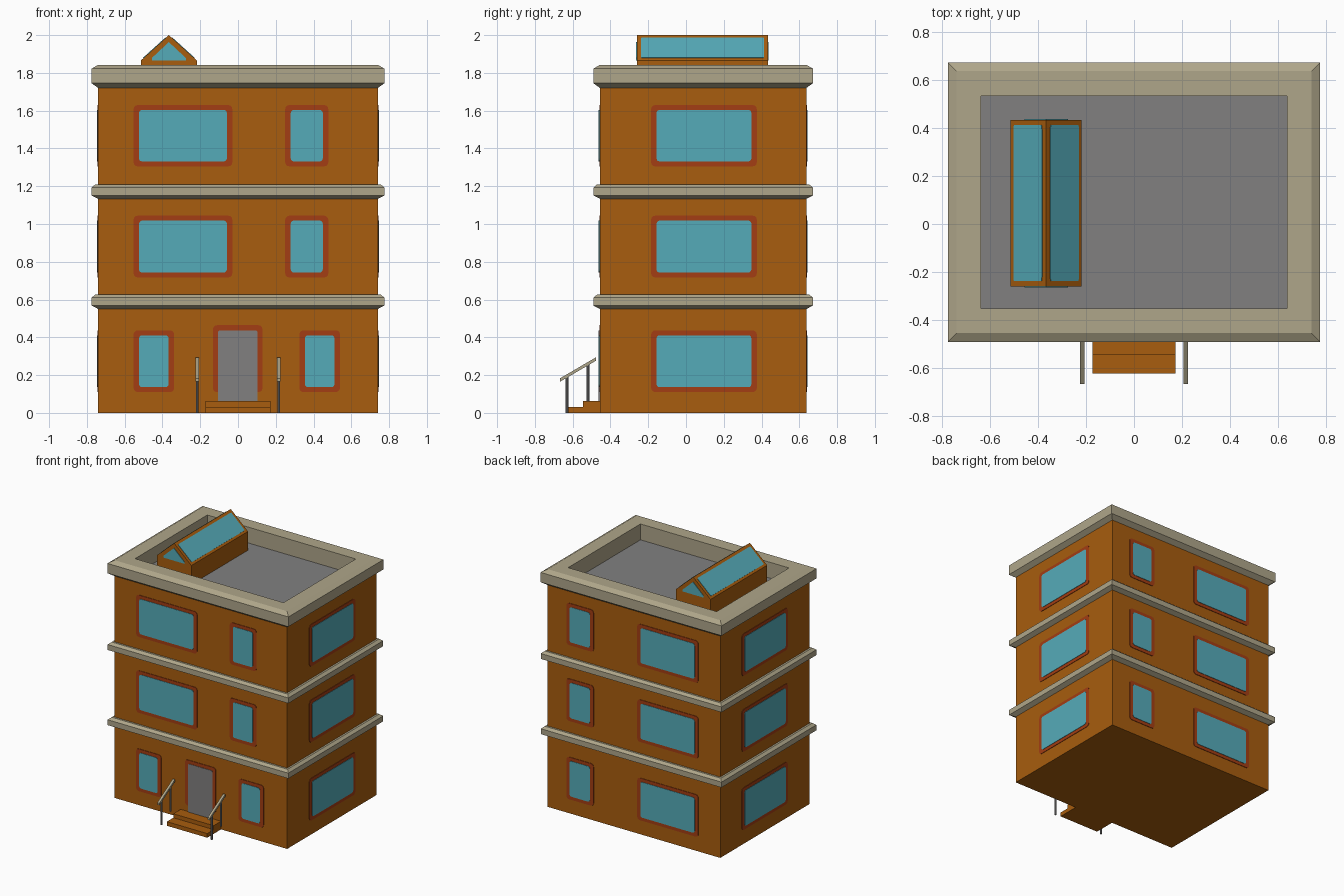
import bpy, bmesh, math
from mathutils import Vector

if "Cube" in bpy.data.objects:
    bpy.data.objects.remove(bpy.data.objects["Cube"])


def material(name, rgb):
    m = bpy.data.materials.new(name)
    lin = [((c / 255 + 0.055) / 1.055) ** 2.4 if c > 10 else c / 255 / 12.92 for c in rgb]
    m.diffuse_color = (*lin, 1)
    m.use_nodes = True
    m.node_tree.nodes["Principled BSDF"].inputs["Base Color"].default_value = m.diffuse_color
    return m


WALL = material("orange_wall", (168, 93, 14))
FRAME = material("rust_frame", (163, 61, 19))
GLASS = material("blue_glass", (85, 171, 185))
STONE = material("cream_stone", (175, 166, 138))
GREY = material("grey", (129, 128, 128))

X0, X1, Y0, Y1 = -0.74, 0.74, -0.455, 0.637   # wall footprint
ROOF = 1.72


def finish(name, bm, mats):
    bmesh.ops.recalc_face_normals(bm, faces=bm.faces)
    me = bpy.data.meshes.new(name)
    bm.to_mesh(me)
    bm.free()
    for m in mats:
        me.materials.append(m)
    ob = bpy.data.objects.new(name, me)
    bpy.context.collection.objects.link(ob)
    return ob


def prism(name, points, push, mat):
    """Extrude a flat outline along a vector."""
    bm = bmesh.new()
    f = bm.faces.new([bm.verts.new(p) for p in points])
    r = bmesh.ops.extrude_face_region(bm, geom=[f])
    bmesh.ops.translate(bm, vec=push, verts=[v for v in r["geom"] if isinstance(v, bmesh.types.BMVert)])
    # the source face stays as the back cap
    return finish(name, bm, [mat])


def box(name, x0, x1, y0, y1, z0, z1, mat):
    pts = [(x0, y0, z0), (x1, y0, z0), (x1, y1, z0), (x0, y1, z0)]
    return prism(name, pts, Vector((0, 0, z1 - z0)), mat)


def rounded(u0, u1, v0, v1, r, n=3):
    pts = []
    for cu, cv, a0 in ((u1 - r, v1 - r, 0), (u0 + r, v1 - r, 90), (u0 + r, v0 + r, 180), (u1 - r, v0 + r, 270)):
        for i in range(n + 1):
            a = math.radians(a0 + 90 * i / n)
            pts.append((cu + r * math.cos(a), cv + r * math.sin(a)))
    return pts


# place a (u, z) outline on one of the four walls
SIDES = {
    "front": (lambda u, z: (u, Y0, z), Vector((0, -1, 0))),
    "back": (lambda u, z: (u, Y1, z), Vector((0, 1, 0))),
    "right": (lambda u, z: (X1, u, z), Vector((1, 0, 0))),
    "left": (lambda u, z: (X0, u, z), Vector((-1, 0, 0))),
}


def plate(name, side, u0, u1, z0, z1, r, depth, mat):
    place, n = SIDES[side]
    prism(name, [place(u, z) for u, z in rounded(u0, u1, z0, z1, r)], n * depth, mat)


def window(name, side, u0, u1, z0, z1):
    plate(name + "_frame", side, u0, u1, z0, z1, 0.022, 0.004, FRAME)
    b = 0.029
    plate(name + "_glass", side, u0 + b, u1 - b, z0 + b * 0.9, z1 - b * 0.9, 0.016, 0.007, GLASS)


def moulding(name, profile):
    """Sweep a closed (offset, z) profile round the footprint."""
    bm = bmesh.new()
    rings = []
    for o, z in profile:
        rings.append([bm.verts.new((x, y, z)) for x, y in (
            (X0 - o, Y0 - o), (X1 + o, Y0 - o), (X1 + o, Y1 + o), (X0 - o, Y1 + o))])
    for k in range(len(rings)):
        a, b = rings[k], rings[(k + 1) % len(rings)]
        for i in range(4):
            j = (i + 1) % 4
            bm.faces.new((a[i], a[j], b[j], b[i]))
    finish(name, bm, [STONE])


# main body, with grey roof deck on the upward face
body = box("building_body", X0, X1, Y0, Y1, 0, ROOF, WALL)
body.data.materials.append(GREY)
for p in body.data.polygons:
    if p.normal.z > 0.5:
        p.material_index = 1

# floor bands and roof parapet
for i, z in enumerate((0.55, 1.133)):
    moulding(f"floor_band_{i + 1}", [(-0.01, z), (0, z), (0.035, z + 0.018), (0.035, z + 0.06),
                                     (0.015, z + 0.077), (-0.01, z + 0.077)])
moulding("roof_parapet", [(-0.103, ROOF - 0.01), (0, ROOF), (0.036, 1.746), (0.036, 1.822), (0, 1.843), (-0.103, 1.843)])

# windows on all sides, three storeys
for i, (z0, z1) in enumerate(((0.11, 0.437), (0.717, 1.044), (1.305, 1.63))):
    for side in ("left", "right"):
        window(f"{side}_window_{i + 1}", side, -0.185, 0.375, z0, z1)
    window(f"back_wide_window_{i + 1}", "back", -0.553, -0.03, z0, z1)
    window(f"back_narrow_window_{i + 1}", "back", 0.345, 0.577, z0, z1)
    if i == 0:
        window("front_door_window_left", "front", -0.553, -0.338, z0, z1)
        window("front_door_window_right", "front", 0.325, 0.54, z0, z1)
    else:
        window(f"front_wide_window_{i + 1}", "front", -0.553, -0.03, z0, z1)
        window(f"front_narrow_window_{i + 1}", "front", 0.25, 0.478, z0, z1)

# door
plate("door_frame", "front", -0.133, 0.13, 0.11, 0.464, 0.022, 0.004, FRAME)
plate("door", "front", -0.107, 0.104, 0.05, 0.437, 0.012, 0.007, GREY)

# entrance steps
box("upper_step", -0.173, 0.173, -0.545, Y0, 0, 0.063, WALL)
box("lower_step", -0.173, 0.173, -0.624, -0.545, 0, 0.032, WALL)

# railings: two posts and a sloping handrail on each side
for s, side in ((-1, "left"), (1, "right")):
    x = s * 0.216
    for n, y, z0, z1 in (("front", -0.63, 0, 0.19), ("rear", -0.518, 0.06, 0.257)):
        bpy.ops.mesh.primitive_cylinder_add(vertices=8, radius=0.0075, depth=z1 - z0, location=(x, y, (z0 + z1) / 2))
        post = bpy.context.object
        post.name = f"{side}_{n}_post"
        post.data.materials.append(GREY)
    rail = [(x - 0.009, -0.667, 0.165), (x - 0.009, -0.477, 0.276),
            (x - 0.009, -0.477, 0.294), (x - 0.009, -0.667, 0.183)]
    prism(f"{side}_handrail", rail, Vector((0.018, 0, 0)), STONE)

# gabled roof light: orange body with thin glass plates
CX, HW, EAVE, TOP = -0.366, 0.148, 1.866, 2.0
SY0, SY1 = -0.26, 0.434
gable = [(CX - HW, ROOF), (CX + HW, ROOF), (CX + HW, EAVE), (CX, TOP), (CX - HW, EAVE)]
prism("roof_light_body", [(x, SY0, z) for x, z in gable], Vector((0, SY1 - SY0, 0)), WALL)
for name, y, d in (("front", SY0, -1), ("back", SY1, 1)):
    tri = [(CX - 0.09, EAVE), (CX + 0.09, EAVE), (CX + 0.09, EAVE + 0.013), (CX, 1.963), (CX - 0.09, EAVE + 0.013)]
    prism(f"roof_light_{name}_glass", [(x, y, z) for x, z in tri], Vector((0, d * 0.004, 0)), GLASS)
for s, name in ((-1, "left"), (1, "right")):
    eave, ridge = Vector((CX + s * HW, 0, EAVE)), Vector((CX, 0, TOP))
    n = Vector((s * (TOP - EAVE), 0, HW)).normalized()
    pts = []
    for t, y in rounded(0.09, 0.89, SY0 + 0.022, SY1 - 0.022, 0.02):
        p = eave.lerp(ridge, t)
        pts.append((p.x, y, p.z))
    prism(f"roof_light_{name}_slope_glass", pts, n * 0.003, GLASS)
